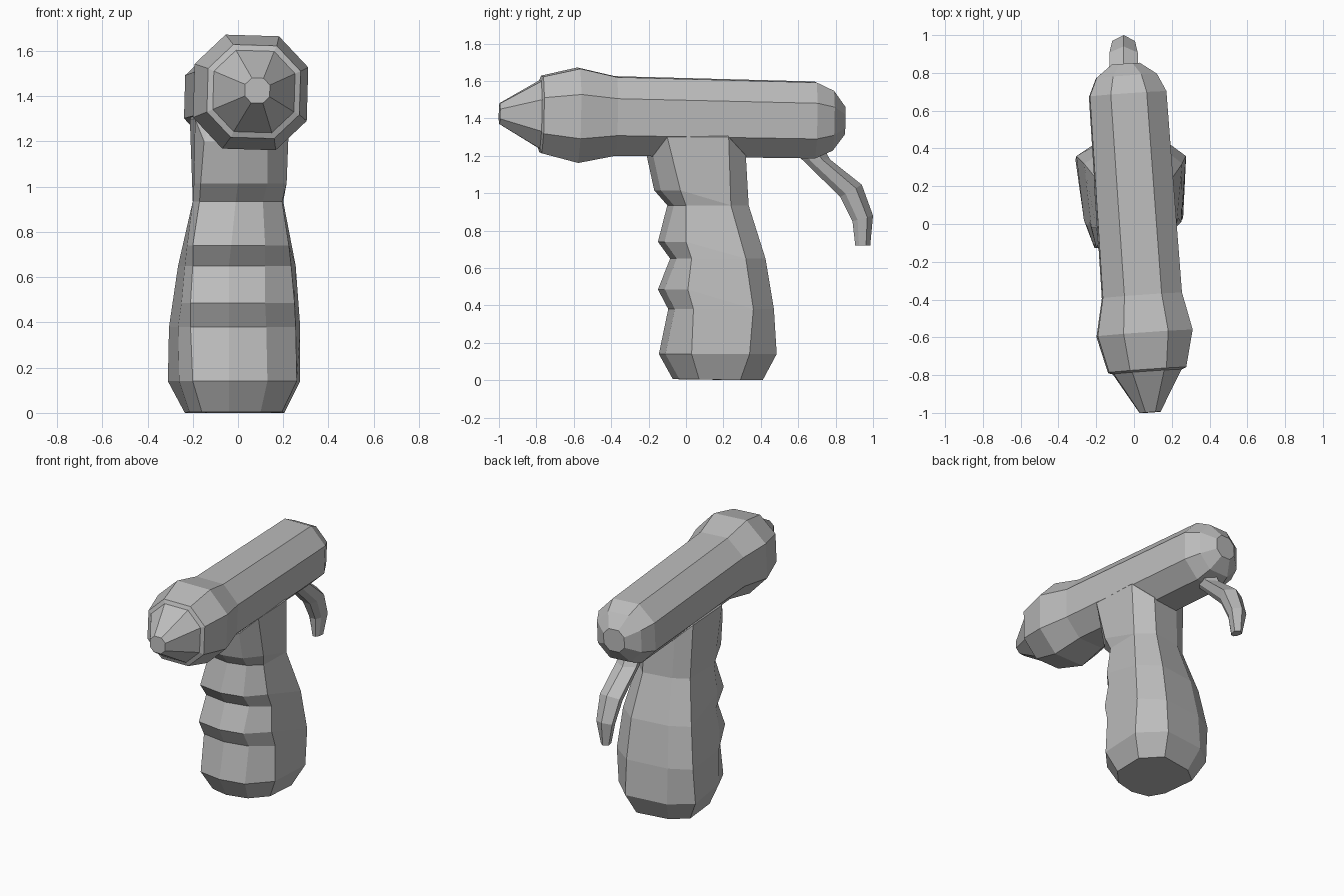
import bpy, bmesh
from mathutils import Euler, Matrix, Vector

cube = bpy.data.objects.get("Cube")
if cube:
    bpy.data.objects.remove(cube, do_unlink=True)

GREY = (0.51, 0.51, 0.51, 1)
grey = bpy.data.materials.new("plain_grey")
grey.use_nodes = True
grey.diffuse_color = GREY
grey.node_tree.nodes["Principled BSDF"].inputs["Base Color"].default_value = GREY


def loft(name, rings):
    """Skin a list of equal-length point rings and cap both ends."""
    bm = bmesh.new()
    loops = [[bm.verts.new(p) for p in ring] for ring in rings]
    count = len(loops[0])
    for low, high in zip(loops, loops[1:]):
        for i in range(count):
            j = (i + 1) % count
            bm.faces.new((low[i], low[j], high[j], high[i]))
    bm.faces.new(loops[0][::-1])
    bm.faces.new(loops[-1])
    bmesh.ops.remove_doubles(bm, verts=bm.verts, dist=0.0005)
    bmesh.ops.recalc_face_normals(bm, faces=bm.faces)
    mesh = bpy.data.meshes.new(name)
    bm.to_mesh(mesh)
    bm.free()
    mesh.materials.append(grey)
    obj = bpy.data.objects.new(name, mesh)
    bpy.context.collection.objects.link(obj)
    return obj


# Barrel with nozzle cone, collar and rounded rear: octagons along y
def octagon(y, a):
    b = a * 0.47
    return [(b, y, a), (a, y, b), (a, y, -b), (b, y, -a),
            (-b, y, -a), (-a, y, -b), (-a, y, b), (-b, y, a)]


barrel_profile = [(-1.0, 0.055), (-0.785, 0.18), (-0.775, 0.205), (-0.58, 0.252),
                  (-0.38, 0.21), (0.69, 0.203), (0.785, 0.16), (0.85, 0.075)]
barrel = loft("barrel", [octagon(y, a) for y, a in barrel_profile])
tilt = Euler((-0.02, 0.03, 0.07)).to_matrix().to_4x4()
barrel.data.transform(Matrix.Translation((0.015, 0, 1.405)) @ tilt)


# Handle: each ring has five points round the front and four round the back
def front_points(z, y, left, mid, right, side_left, side_right, side_y, inset=0.035, rise=0):
    return [(side_left, side_y - 0.02, z + rise), (left, y + inset * 0.7, z), (mid, y, z),
            (right, y + inset, z), (side_right, side_y, z + rise)]


def back_points(z, left, right, side_y, back_y, rise=0):
    width = right - left
    return [(right, side_y, z + rise), (left + width * 0.74, back_y, z),
            (left + width * 0.24, back_y - 0.035, z), (left, side_y, z + rise)]


base = back_points(0, -0.235, 0.205, 0.29, 0.41)
belly = back_points(0.14, -0.31, 0.275, 0.34, 0.485)
low = back_points(0.38, -0.305, 0.275, 0.36, 0.47)
middle = back_points(0.65, -0.265, 0.255, 0.32, 0.425)
neck = back_points(0.935, -0.2, 0.2, 0.24, 0.335)
top = back_points(1.2, -0.213, 0.209, 0.228, 0.32, rise=0.1)
# Finger ridges share the back points of the groove below them
handle_rings = [
    front_points(0.005, -0.07, -0.16, -0.04, 0.1, -0.215, 0.195, 0.07) + base,
    front_points(0.14, -0.145, -0.2, -0.04, 0.13, -0.26, 0.26, 0.03) + belly,
    front_points(0.38, -0.095, -0.21, -0.04, 0.125, -0.265, 0.255, 0.04) + low,
    front_points(0.485, -0.15, -0.21, -0.04, 0.12, -0.25, 0.25, 0.01) + low,
    front_points(0.65, -0.085, -0.2, -0.04, 0.12, -0.235, 0.235, 0.03) + middle,
    front_points(0.74, -0.15, -0.2, -0.03, 0.12, -0.225, 0.225, 0) + middle,
    front_points(0.935, -0.1, -0.17, -0.01, 0.11, -0.2, 0.195, 0) + neck,
    front_points(1.015, -0.17, -0.165, 0, 0.13, -0.195, 0.215, -0.03) + neck,
    front_points(1.2, -0.21, -0.15, 0, 0.13, -0.19, 0.226, -0.1, rise=0.1) + top,
]
# Closing ring hidden inside the barrel
handle_rings.append([(x * 0.6, y * 0.6, 1.4) for x, y, z in handle_rings[-1]])
loft("handle", handle_rings)

# Rear hook: tapered ridge-backed section between outer and inner paths
hook_path = [((0.72, 1.27), (0.55, 1.25), 0.075), ((0.77, 1.18), (0.62, 1.18), 0.075),
             ((0.94, 1.045), (0.825, 0.98), 0.075), ((1.0, 0.88), (0.89, 0.85), 0.06),
             ((0.985, 0.72), (0.905, 0.72), 0.03)]
hook_section = [(0, 0), (1, 0.28), (0.8, 0.75), (0.35, 1), (-0.35, 1), (-0.8, 0.75), (-1, 0.28)]
hook_rings = []
for outer, inner, half in hook_path:
    ring = []
    for side, depth in hook_section:
        p = Vector(outer).lerp(Vector(inner), depth)
        ring.append((side * half - 0.055, p.x, p.y))
    hook_rings.append(ring)
loft("rear_hook", hook_rings)
